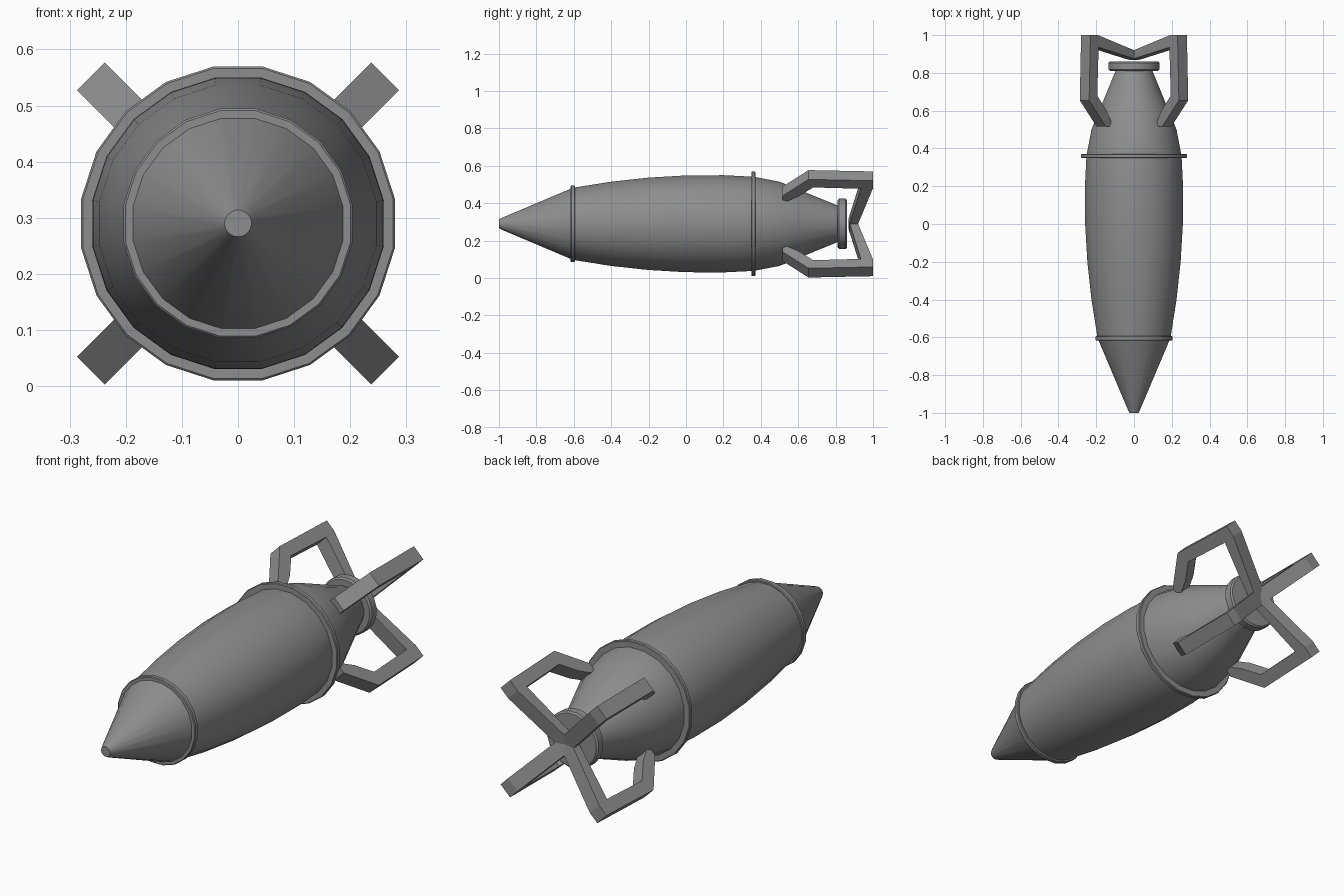
import bpy, bmesh, math
from mathutils import Vector

SIDES = 20
AXIS_Z = 0.29

old = bpy.data.objects.get("Cube")
if old:
    bpy.data.objects.remove(old, do_unlink=True)

metal = bpy.data.materials.new("grey_metal")
metal.use_nodes = True
GREY = (0.27, 0.27, 0.27, 1)
metal.diffuse_color = GREY
metal.node_tree.nodes["Principled BSDF"].inputs["Base Color"].default_value = GREY


def finish(name, bm, angle):
    bmesh.ops.recalc_face_normals(bm, faces=bm.faces)
    mesh = bpy.data.meshes.new(name)
    bm.to_mesh(mesh)
    bm.free()
    mesh.materials.append(metal)
    obj = bpy.data.objects.new(name, mesh)
    bpy.context.collection.objects.link(obj)
    bpy.ops.object.select_all(action="DESELECT")
    obj.select_set(True)
    bpy.context.view_layer.objects.active = obj
    bpy.ops.object.shade_smooth_by_angle(angle=math.radians(angle))
    return obj


def lathe(name, profile, closed=False):
    """Turn a (y, radius) profile around the long axis."""
    bm = bmesh.new()
    rings = []
    for y, r in profile:
        ring = []
        for i in range(SIDES):
            a = math.tau * (i + 0.5) / SIDES
            ring.append(bm.verts.new((r * math.sin(a), y, AXIS_Z + r * math.cos(a))))
        rings.append(ring)
    pairs = list(zip(rings, rings[1:]))
    if closed:
        pairs.append((rings[-1], rings[0]))
    else:
        bm.faces.new(rings[0])
        bm.faces.new(rings[-1])
    for a, b in pairs:
        for i in range(SIDES):
            j = (i + 1) % SIDES
            bm.faces.new((a[i], a[j], b[j], b[i]))
    return finish(name, bm, 25)


def band(name, y, half, inner, outer):
    e = half * 0.3
    lathe(name, [(y - half, inner), (y - half, outer - e), (y - half + e, outer),
                 (y + half - e, outer), (y + half, outer - e), (y + half, inner)], True)


# Nose cone and bulging hull
lathe("nose_cone", [(-1, 0.024), (-0.985, 0.032), (-0.6, 0.197)])
lathe("hull", [(-0.605, 0.195), (-0.4, 0.228), (-0.2, 0.25), (0, 0.262), (0.2, 0.263),
               (0.36, 0.255), (0.5, 0.228), (0.62, 0.178), (0.82, 0.095)])

# Raised bands and tail disc
band("nose_band", -0.605, 0.012, 0.18, 0.207)
band("rear_band", 0.36, 0.011, 0.24, 0.283)
band("tail_disc", 0.836, 0.025, 0.02, 0.136)

# Four open bracket fins on the diagonals, joining behind the tail
FIN = [(0.515, 0.245), (0.655, 0.371), (1, 0.361), (1, 0.305), (0.91, 0),
       (0.868, 0), (0.935, 0.3), (0.68, 0.31), (0.6, 0.24), (0.515, 0.19)]
HALF_WIDTH = 0.035
for k, name in enumerate(["upper_left", "upper_right", "lower_right", "lower_left"]):
    a = math.radians(45 + 90 * k)
    out = Vector((math.cos(a), 0, math.sin(a)))
    side = Vector((-math.sin(a), 0, math.cos(a))) * HALF_WIDTH
    bm = bmesh.new()
    verts = [bm.verts.new(out * r - side + Vector((0, y, AXIS_Z))) for y, r in FIN]
    face = bm.faces.new(verts)
    ext = bmesh.ops.extrude_face_region(bm, geom=[face])
    moved = [v for v in ext["geom"] if isinstance(v, bmesh.types.BMVert)]
    bmesh.ops.translate(bm, verts=moved, vec=side * 2)
    finish(name + "_fin", bm, 15)
